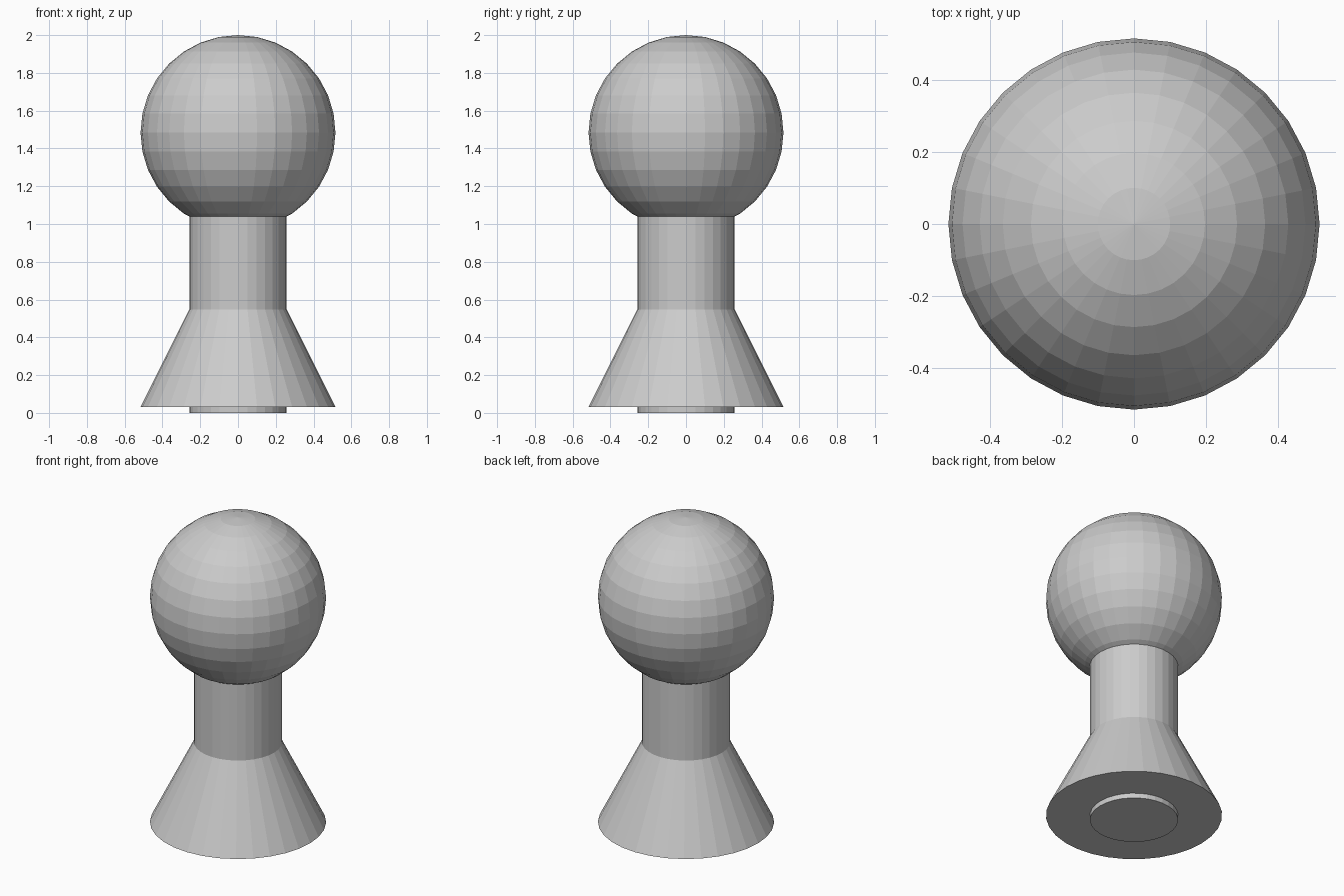
import bpy

if "Cube" in bpy.data.objects:
    bpy.data.objects.remove(bpy.data.objects["Cube"])

R = 0.516    # head and base radius
SIDES = 32


def name_last(name):
    bpy.context.object.name = name


# Round head, flat shaded
bpy.ops.mesh.primitive_uv_sphere_add(segments=SIDES, ring_count=16, radius=R,
                                     location=(0, 0, 2 - R))
name_last("head")

# Straight neck, running from the ground up into the head
neck_top = 1.06
bpy.ops.mesh.primitive_cylinder_add(vertices=SIDES, radius=R / 2, depth=neck_top,
                                    location=(0, 0, neck_top / 2))
name_last("neck")

# Flared base cone, its tip hidden inside the neck
base_bottom = 0.032
bpy.ops.mesh.primitive_cone_add(vertices=SIDES, radius1=R, radius2=0, depth=2 * R,
                                location=(0, 0, base_bottom + R))
name_last("base")
